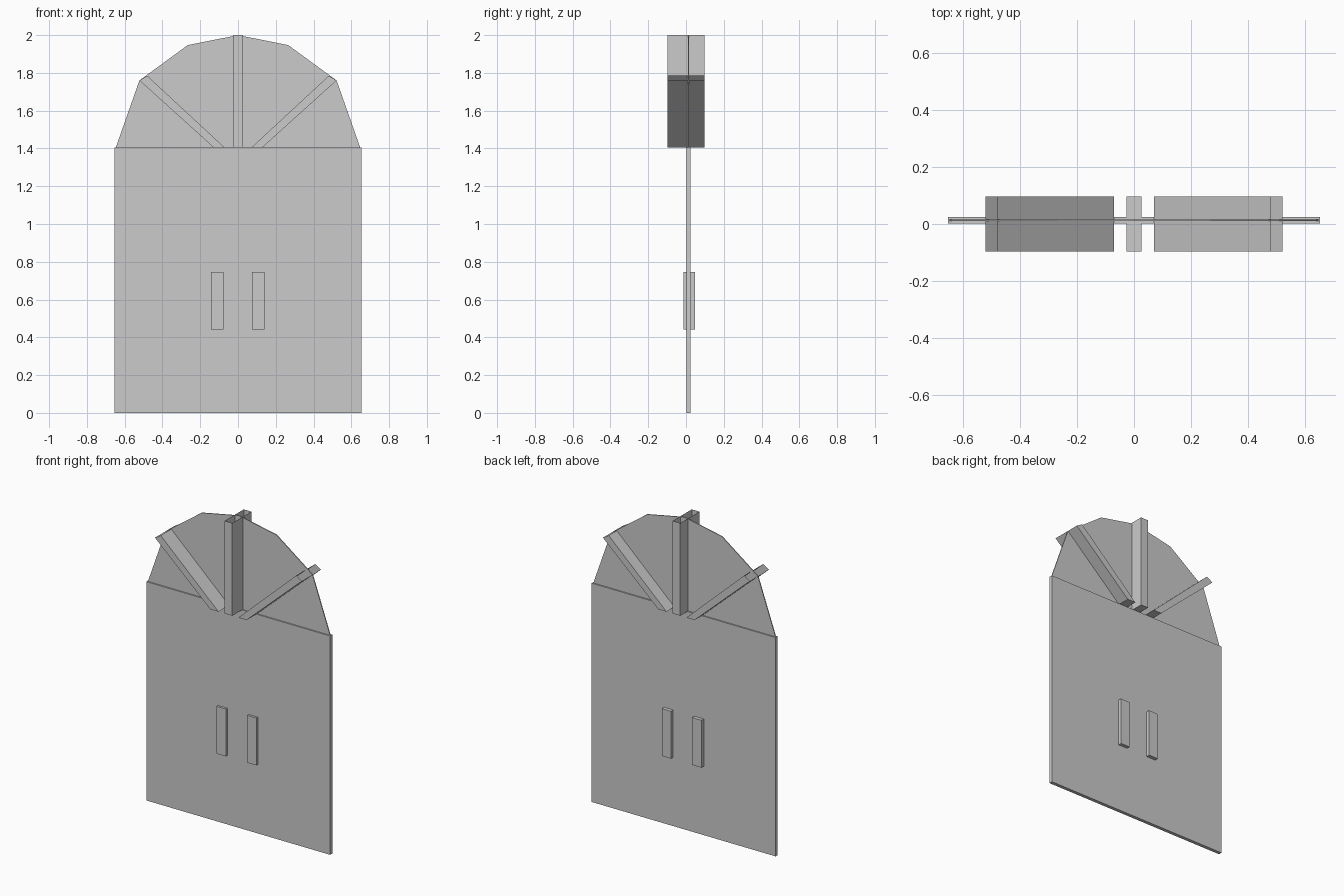
import bpy, bmesh

if "Cube" in bpy.data.objects:
    bpy.data.objects.remove(bpy.data.objects["Cube"])


def prism(name, outline, y0, y1, open_edge=None):
    """Extrude an x-z outline from y0 to y1; open_edge leaves out one side wall."""
    bm = bmesh.new()
    front = [bm.verts.new((x, y0, z)) for x, z in outline]
    back = [bm.verts.new((x, y1, z)) for x, z in outline]
    bm.faces.new(front)
    bm.faces.new(back[::-1])
    n = len(outline)
    for i in range(n):
        if i != open_edge:
            j = (i + 1) % n
            bm.faces.new((front[j], front[i], back[i], back[j]))
    bmesh.ops.recalc_face_normals(bm, faces=bm.faces)
    mesh = bpy.data.meshes.new(name)
    bm.to_mesh(mesh)
    bm.free()
    obj = bpy.data.objects.new(name, mesh)
    bpy.context.collection.objects.link(obj)
    return obj


def rect(x0, x1, z0, z1):
    return [(x0, z0), (x1, z0), (x1, z1), (x0, z1)]


# Main door slab
prism("door_panel", rect(-0.653, 0.653, 0, 1.405), 0.002, 0.024)

# Thin faceted arch above the slab
half = [(0.647, 1.405), (0.522, 1.76), (0.266, 1.947)]
arch = half + [(0, 2.0)] + [(-x, z) for x, z in reversed(half)]
prism("arch_pane", arch, 0.010, 0.016)

# Fan bars, hollow at their upper ends
prism("centre_bar", rect(-0.027, 0.027, 1.405, 2.0), -0.097, 0.097, open_edge=2)
bar = [(0.071, 1.405), (0.129, 1.405), (0.522, 1.76), (0.481, 1.785)]
for side, s in (("left", -1), ("right", 1)):
    prism(side + "_bar", [(s * x, z) for x, z in bar], -0.097, 0.097, open_edge=2)

# Pull handles passing through the slab
prism("left_handle", rect(-0.143, -0.077, 0.442, 0.746), -0.012, 0.047)
prism("right_handle", rect(0.074, 0.139, 0.442, 0.746), -0.012, 0.047)
